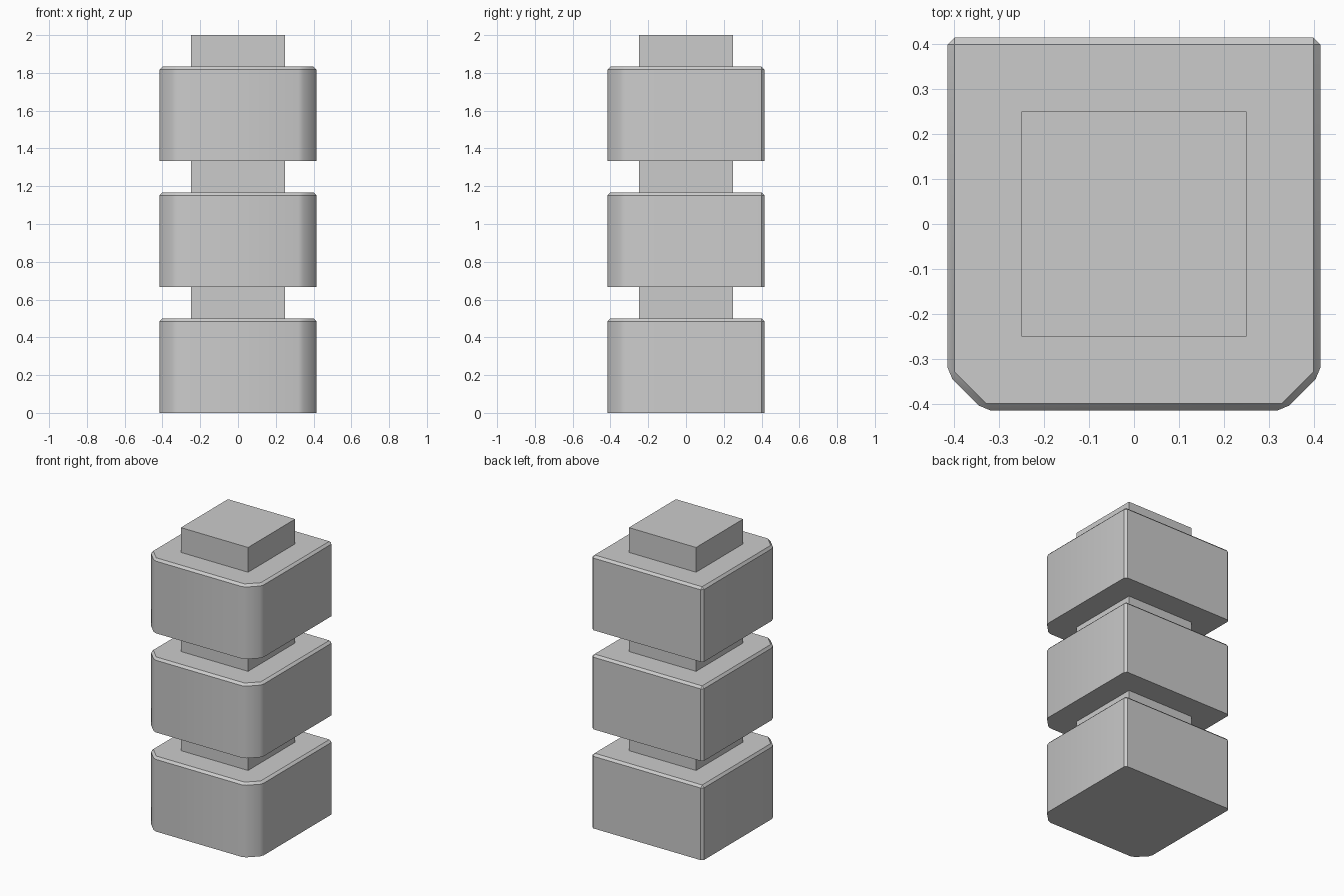
import bpy, bmesh, math

if "Cube" in bpy.data.objects:
    bpy.data.objects.remove(bpy.data.objects["Cube"])

HALF, CUT, EDGE = 0.415, 0.08, 0.015
BLOCK_H, PITCH = 0.5, 2 / 3


def prism(name, outline, z0, height, bevel=0.0):
    bm = bmesh.new()
    base = bm.faces.new([bm.verts.new((x, y, 0)) for x, y in outline])
    ext = bmesh.ops.extrude_face_region(bm, geom=[base], use_keep_orig=True)
    top = [g for g in ext["geom"] if isinstance(g, bmesh.types.BMVert)]
    bmesh.ops.translate(bm, verts=top, vec=(0, 0, height))
    bmesh.ops.recalc_face_normals(bm, faces=bm.faces)
    if bevel:
        # every edge except those around the flat underside
        edges = [e for e in bm.edges if max(v.co.z for v in e.verts) > 0.01]
        bmesh.ops.bevel(bm, geom=edges, offset=bevel, offset_type='OFFSET',
                        segments=1, profile=0.5, affect='EDGES')
    mesh = bpy.data.meshes.new(name)
    bm.to_mesh(mesh)
    bm.free()
    obj = bpy.data.objects.new(name, mesh)
    obj.location.z = z0
    bpy.context.collection.objects.link(obj)
    if bevel:
        bpy.ops.object.select_all(action='DESELECT')
        obj.select_set(True)
        bpy.context.view_layer.objects.active = obj
        bpy.ops.object.shade_smooth_by_angle(angle=math.radians(30))
    return obj


# Block outline: square with its two front corners cut off
c = HALF - CUT
block = [(HALF, HALF), (-HALF, HALF), (-HALF, -c),
         (-c, -HALF), (c, -HALF), (HALF, -c)]
# Narrow neck outline
n = 0.25
neck = [(n, n), (-n, n), (-n, -n), (n, -n)]

# Three stacked blocks, each topped by a neck
for i in range(3):
    z = i * PITCH
    prism(f"block_{i + 1}", block, z, BLOCK_H, EDGE)
    prism(f"neck_{i + 1}", neck, z + BLOCK_H, PITCH - BLOCK_H)
